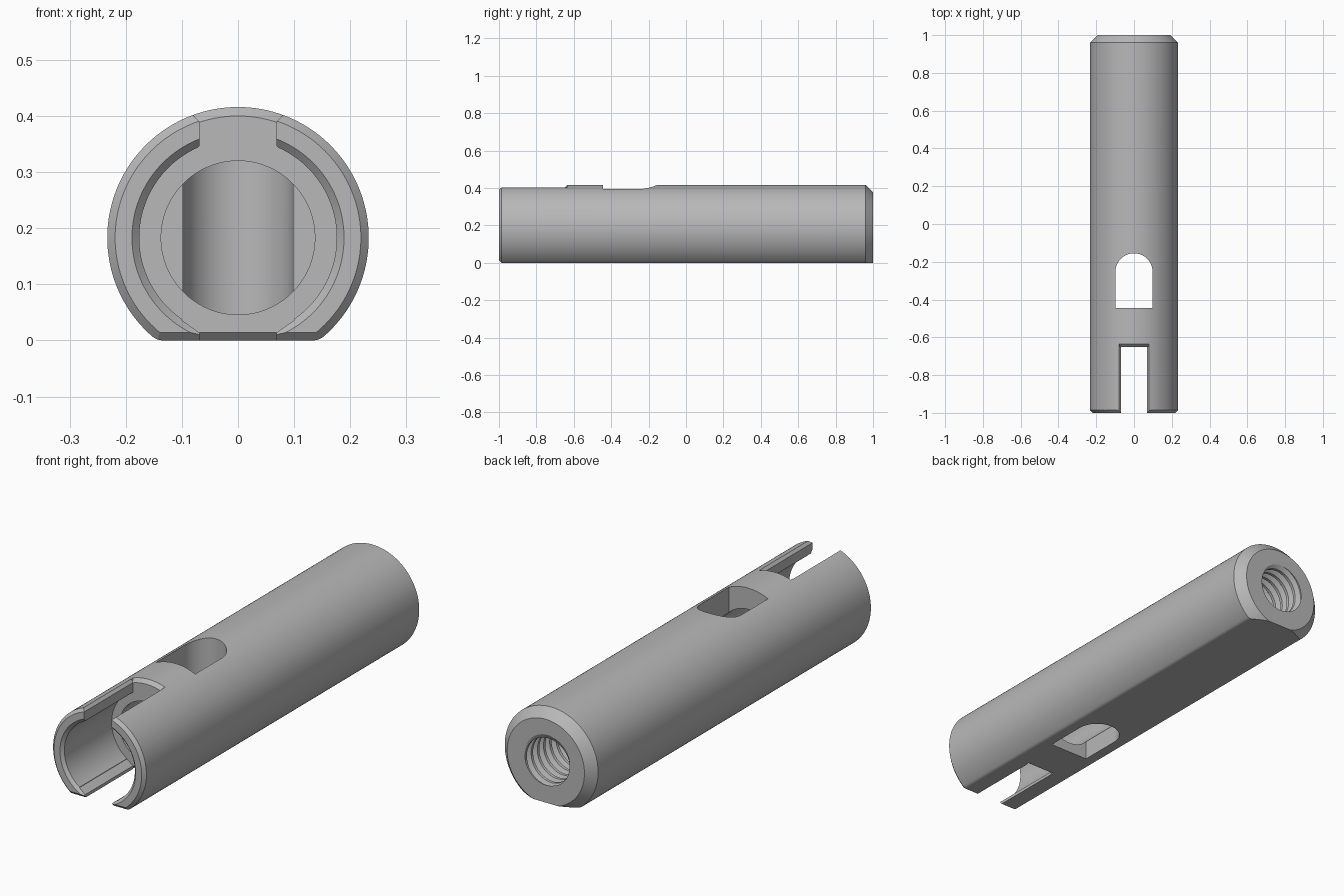
import bpy
import bmesh
from math import sin, cos, pi, sqrt, atan2

if "Cube" in bpy.data.objects:
    bpy.data.objects.remove(bpy.data.objects["Cube"], do_unlink=True)

R, CZ = 0.233, 0.183          # outer radius, axis height above the flat
SEGS = 144

steel = bpy.data.materials.new("grey_steel")
steel.use_nodes = True
GREY = (0.48, 0.48, 0.48, 1)
steel.diffuse_color = GREY
steel.node_tree.nodes["Principled BSDF"].inputs["Base Color"].default_value = GREY


def loft(name, sections, closed=False):
    """Solid skinned through a list of equal-length point loops."""
    bm = bmesh.new()
    rings = [[bm.verts.new(p) for p in s] for s in sections]
    n = len(rings[0])
    pairs = list(zip(rings, rings[1:]))
    if closed:
        pairs.append((rings[-1], rings[0]))
    else:
        bm.faces.new(rings[0])
        bm.faces.new(rings[-1])
    for a, b in pairs:
        for i in range(n):
            j = (i + 1) % n
            bm.faces.new((a[i], a[j], b[j], b[i]))
    bmesh.ops.remove_doubles(bm, verts=bm.verts, dist=1e-6)
    bmesh.ops.dissolve_degenerate(bm, edges=bm.edges, dist=1e-6)
    bmesh.ops.recalc_face_normals(bm, faces=bm.faces)
    mesh = bpy.data.meshes.new(name)
    bm.to_mesh(mesh)
    bm.free()
    mesh.materials.append(steel)
    ob = bpy.data.objects.new(name, mesh)
    bpy.context.collection.objects.link(ob)
    return ob


def polar(r, t, y):
    return (r * sin(t), y, CZ + r * cos(t))


def lathe(name, profile, half_angle=pi):
    """Turn (radius, y) points about the long axis, fully or as a sector."""
    full = half_angle == pi
    n = SEGS if full else 24
    angles = [-half_angle + 2 * half_angle * i / n for i in range(n if full else n + 1)]
    return loft(name, [[polar(r, t, y) for r, y in profile] for t in angles], full)


def along_y(name, xz, y0, y1):
    return loft(name, [[(x, y, z) for x, z in xz] for y in (y0, y1)])


def along_z(name, xy, z0, z1):
    return loft(name, [[(x, y, z) for x, y in xy] for z in (z0, z1)])


def along_x(name, yz, half):
    return loft(name, [[(x, y, z) for y, z in yz] for x in (-half, half)])


# Round bar with a flat underside and softened flat edges
fillet = 0.03
fx = sqrt((R - fillet) ** 2 - (CZ - fillet) ** 2)
start = atan2(fillet - CZ, fx)
right_side = [(fx + fillet * cos(a), fillet + fillet * sin(a))
              for a in [-pi / 2 + (start + pi / 2) * i / 8 for i in range(8)]]
arc = [start + (pi - 2 * start) * i / 120 for i in range(121)]
outline = right_side + [(R * cos(a), CZ + R * sin(a)) for a in arc]
outline += [(-x, z) for x, z in reversed(right_side)]
body = along_y("slotted_bar", outline, -1, 1)

cutters = []

# End chamfers
cutters.append(lathe("front_chamfer", [(0.209, -1.01), (0.253, -0.966), (0.253, -1.01)]))
cutters.append(lathe("back_chamfer", [(0.183, 1.01), (0.253, 0.94), (0.253, 1.01)]))
cutters.append(along_x("flat_front_chamfer", [(-1.01, 0.024), (-1.01, -0.02), (-0.966, -0.02)], 0.3))

# Stepped front bore with a chamfered mouth
cutters.append(lathe("front_bore", [(0, -1.01), (0.199, -1.01), (0.176, -0.987), (0.176, -0.65),
                                    (0.137, -0.65), (0.137, -0.27), (0, -0.27)]))

# Front slot, open above and below, with bevelled lips
half_slot = [(0.069, -0.05), (0.069, 0.014), (0.1, 0.036), (0.1, 0.316),
             (0.069, 0.347), (0.069, 0.39), (0.13, 0.451)]
slot = half_slot + [(-x, z) for x, z in reversed(half_slot)]
cutters.append(along_y("front_slot", slot, -1.05, -0.65))
cutters.append(lathe("slot_end_chamfer", [(0.217, -0.651), (0.217, -0.65), (0.25, -0.617), (0.25, -0.651)], 0.345))
cutters.append(along_x("slot_end_flat_chamfer", [(-0.651, 0.014), (-0.65, 0.014), (-0.62, -0.016), (-0.651, -0.016)], 0.072))

# Through window with a rounded rear end
w = 0.098
window = [(-w, -0.445), (w, -0.445)]
window += [(w * cos(pi * i / 40), -0.253 + w * sin(pi * i / 40)) for i in range(41)]
cutters.append(along_z("window", window, -0.1, 0.6))

# Threaded rear hole: plain drill, then a helical groove
cutters.append(lathe("rear_drill", [(0, 0.4), (0.104, 0.46), (0.104, 1.02), (0, 1.02)]))
pitch, per_turn, turns = 0.044, 48, 12
tooth = [(0.095, -0.46), (0.095, 0.46), (0.125, 0.08), (0.125, -0.08)]
groove = []
for i in range(per_turn * turns + 1):
    turn = i / per_turn
    groove.append([polar(r, 2 * pi * turn, 0.52 + pitch * (turn + k)) for r, k in tooth])
cutters.append(loft("thread_groove", groove))

# Cut everything out of the bar
bpy.context.view_layer.objects.active = body
for cutter in cutters:
    cutter.hide_render = True
    mod = body.modifiers.new(cutter.name, "BOOLEAN")
    mod.operation = "DIFFERENCE"
    mod.solver = "EXACT"
    mod.object = cutter
    bpy.ops.object.modifier_apply(modifier=mod.name)
    bpy.data.objects.remove(cutter, do_unlink=True)

# Smooth round walls, crisp machined edges
bpy.ops.object.select_all(action="DESELECT")
body.select_set(True)
bpy.ops.object.shade_smooth_by_angle(angle=0.4)
